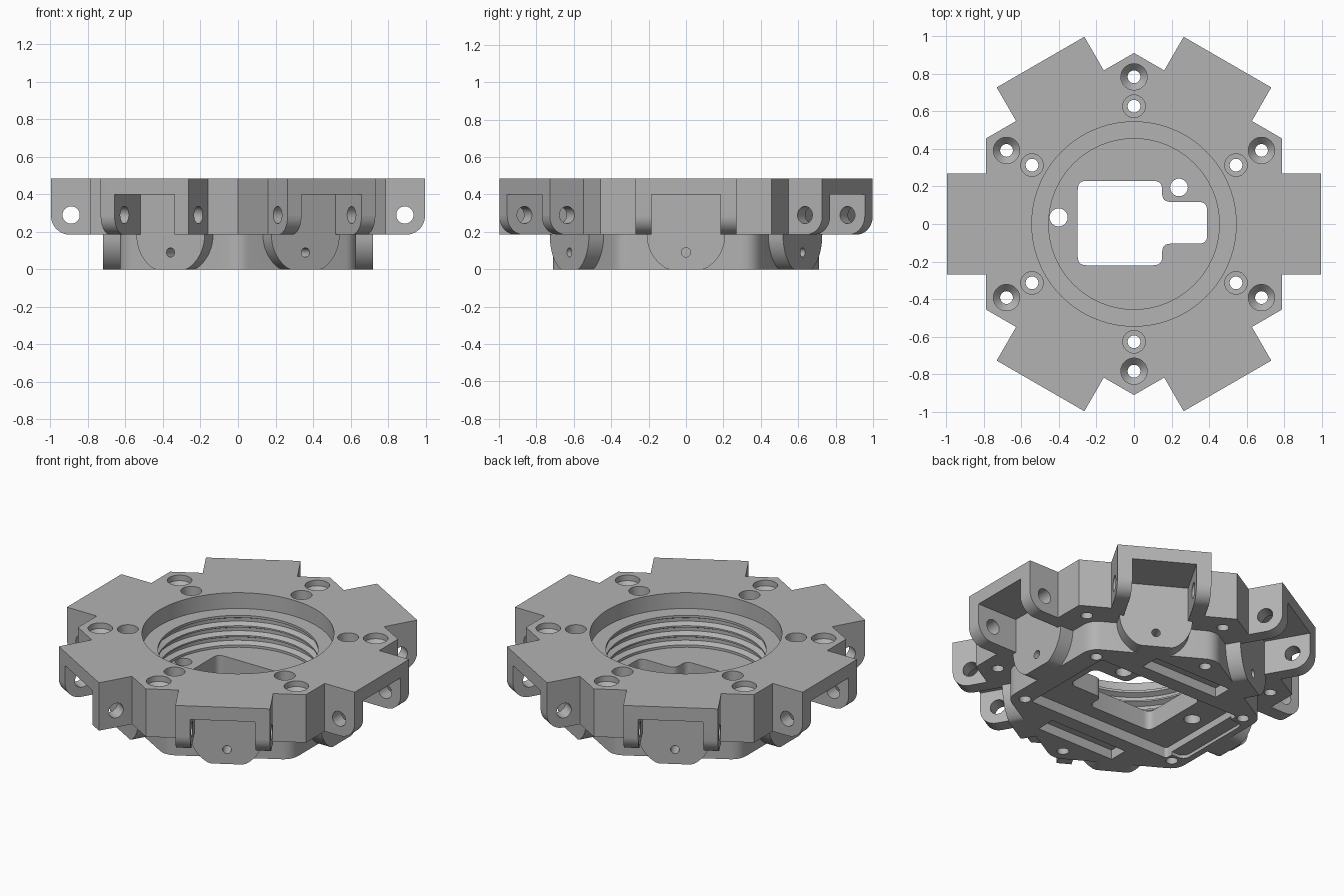
import bpy, bmesh
from math import cos, sin, pi, radians
from mathutils import Matrix, Vector

cube = bpy.data.objects.get("Cube")
if cube:
    bpy.data.objects.remove(cube, do_unlink=True)

grey = bpy.data.materials.new("matte_grey")
grey.use_nodes = True
grey.diffuse_color = (0.45, 0.45, 0.45, 1)
grey.node_tree.nodes["Principled BSDF"].inputs["Base Color"].default_value = (0.45, 0.45, 0.45, 1)

UP = Matrix.Identity(4)
ALONG_Y = Matrix.Rotation(radians(90), 4, 'X')                              # profile in x, z
ALONG_X = Matrix(((0, 0, 1, 0), (1, 0, 0, 0), (0, 1, 0, 0), (0, 0, 0, 1)))  # profile in y, z


def prism(pts, lo, hi, frame=UP):
    return [[frame @ Vector((x, y, h)) for x, y in pts] for h in (lo, hi)]


def lathe(profile, cx=0, cy=0, n=32):
    return [[Vector((cx + r * cos(2 * pi * i / n), cy + r * sin(2 * pi * i / n), z))
             for i in range(n)] for r, z in profile]


def circle(cx, cy, r, n=32):
    return [(cx + r * cos(2 * pi * i / n), cy + r * sin(2 * pi * i / n)) for i in range(n)]


def rect(x0, x1, y0, y1):
    return [(x0, y0), (x1, y0), (x1, y1), (x0, y1)]


def rounded(pts, t, steps=6):
    """Round every corner, starting the curve a distance t before it."""
    out = []
    for i, p in enumerate(pts):
        p, a, b = Vector(p), Vector(pts[i - 1]), Vector(pts[(i + 1) % len(pts)])
        s, e = p + (a - p).normalized() * t, p + (b - p).normalized() * t
        for k in range(steps + 1):
            f = k / steps
            out.append(tuple(s * (1 - f) ** 2 + p * 2 * f * (1 - f) + e * f * f))
    return out


def solid(name, shapes, copies=1, turn=0):
    """Loft each shape through its rings, repeated around the centre."""
    bm = bmesh.new()
    for c in range(copies):
        rot = Matrix.Rotation(radians(turn) + 2 * pi * c / copies, 4, 'Z')
        for rings in shapes:
            loops = [[bm.verts.new(rot @ p) for p in ring] for ring in rings]
            n = len(loops[0])
            for a, b in zip(loops, loops[1:]):
                for i in range(n):
                    j = (i + 1) % n
                    bm.faces.new((a[i], a[j], b[j], b[i]))
            bm.faces.new(loops[0][::-1])
            bm.faces.new(loops[-1])
    bmesh.ops.recalc_face_normals(bm, faces=bm.faces)
    me = bpy.data.meshes.new(name)
    bm.to_mesh(me)
    bm.free()
    me.materials.append(grey)
    ob = bpy.data.objects.new(name, me)
    bpy.context.collection.objects.link(ob)
    return ob


def combine(target, tool, operation='DIFFERENCE'):
    tool.hide_render = True
    mod = target.modifiers.new("shape", 'BOOLEAN')
    mod.operation, mod.solver, mod.object = operation, 'EXACT', tool
    bpy.context.view_layer.update()
    deps = bpy.context.evaluated_depsgraph_get()
    me = bpy.data.meshes.new_from_object(target.evaluated_get(deps))
    target.modifiers.clear()
    target.data = me
    bpy.data.objects.remove(tool, do_unlink=True)


BASE, TOP = 0.185, 0.485

# Hexagonal plate with six arms
outline = []
for k in range(6):
    rot = Matrix.Rotation(k * pi / 3, 2)
    for p in ((0.79, -0.27), (0.997, -0.27), (0.997, 0.27), (0.79, 0.27), (0.79, 0.456)):
        outline.append(tuple(rot @ Vector(p)))
body = solid("ring_mount", [prism(outline, BASE, TOP)])

# Lower hexagonal body with softened corners
hexagon = [(0.727 * cos(pi / 6 + k * pi / 3), 0.727 * sin(pi / 6 + k * pi / 3)) for k in range(6)]
combine(body, solid("lower_body", [prism(rounded(hexagon, 0.064), 0, 0.3)]), 'UNION')

# Rounded tongue below each arm
tongue = [(0.21, 0.3)]
tongue += [(0.21 * cos(a), max(0, BASE - 0.21 * sin(a))) for a in (pi * i / 28 for i in range(29))]
tongue += [(-0.21, 0.3)]
combine(body, solid("tongues", [prism(tongue, 0.5, 0.72, ALONG_X)], 6), 'UNION')

# Clevis gap, rounded lower ends, pin hole and tongue hole of each arm
combine(body, solid("clevis_gaps", [prism(rect(-0.185, 0.185, 0.1, 0.4), 0.72, 1.1, ALONG_X)], 6))
arc = [(0.897 + 0.1 * sin(a), 0.285 - 0.1 * cos(a)) for a in (pi / 2 * i / 10 for i in range(11))]
ends = arc + [(1.1, 0.285), (1.1, 0.1), (0.897, 0.1)]
combine(body, solid("arm_rounding", [prism(ends, -0.3, 0.3, ALONG_Y)], 6))
combine(body, solid("pin_holes", [prism(circle(0.89, 0.29, 0.046), -0.3, 0.3, ALONG_Y)], 6))
combine(body, solid("tongue_holes", [prism(circle(0, 0.09, 0.025, 20), 0.62, 0.8, ALONG_X)], 6))

# Threaded bore with a wider seat at the top
bore = [(0.455, BASE)]
for i in range(3):
    z = 0.2 + 0.06 * i
    bore += [(0.455, z), (0.485, z + 0.015), (0.485, z + 0.035), (0.455, z + 0.05)]
bore += [(0.455, 0.385), (0.545, 0.386), (0.545, 0.6)]
combine(body, solid("bore", [lathe(bore, n=96)]))

# Countersunk outer bolts and counterbored inner bolts
sink = [(0.034, -0.1), (0.034, 0.41), (0.07, 0.45), (0.07, 0.6)]
seat = [(0.034, -0.1), (0.034, 0.36), (0.06, 0.361), (0.06, 0.6)]
combine(body, solid("bolt_holes", [lathe(sink, 0.785), lathe(seat, 0.628)], 6, 30))

# Pockets in the underside
pockets = [prism(rounded(rect(-0.5, 0.5, -0.31, 0.31), 0.02), -0.1, 0.065)]
for y in (-0.46, 0.46):
    pockets.append(prism(rect(-0.27, 0.27, y - 0.06, y + 0.06), -0.1, 0.06))
combine(body, solid("pockets", pockets))
combine(body, solid("connector_relief",
                    [prism(rounded(rect(-0.59, -0.45, -0.26, 0.26), 0.05), -0.1, 0.02)]))

# Stepped window and two round holes through the floor
window = [(-0.3, -0.22), (0.15, -0.22), (0.15, -0.105), (0.39, -0.105),
          (0.39, 0.118), (0.15, 0.118), (0.15, 0.23), (-0.3, 0.23)]
combine(body, solid("floor_openings", [
    prism(rounded(window, 0.045), -0.1, 0.3),
    prism(circle(-0.402, 0.035, 0.048), -0.1, 0.3),
    prism(circle(0.24, 0.195, 0.047), -0.1, 0.3)]))

# Smooth the curved walls and keep the edges crisp
bpy.ops.object.select_all(action='DESELECT')
body.select_set(True)
bpy.context.view_layer.objects.active = body
bpy.ops.object.shade_smooth_by_angle(angle=radians(28))
